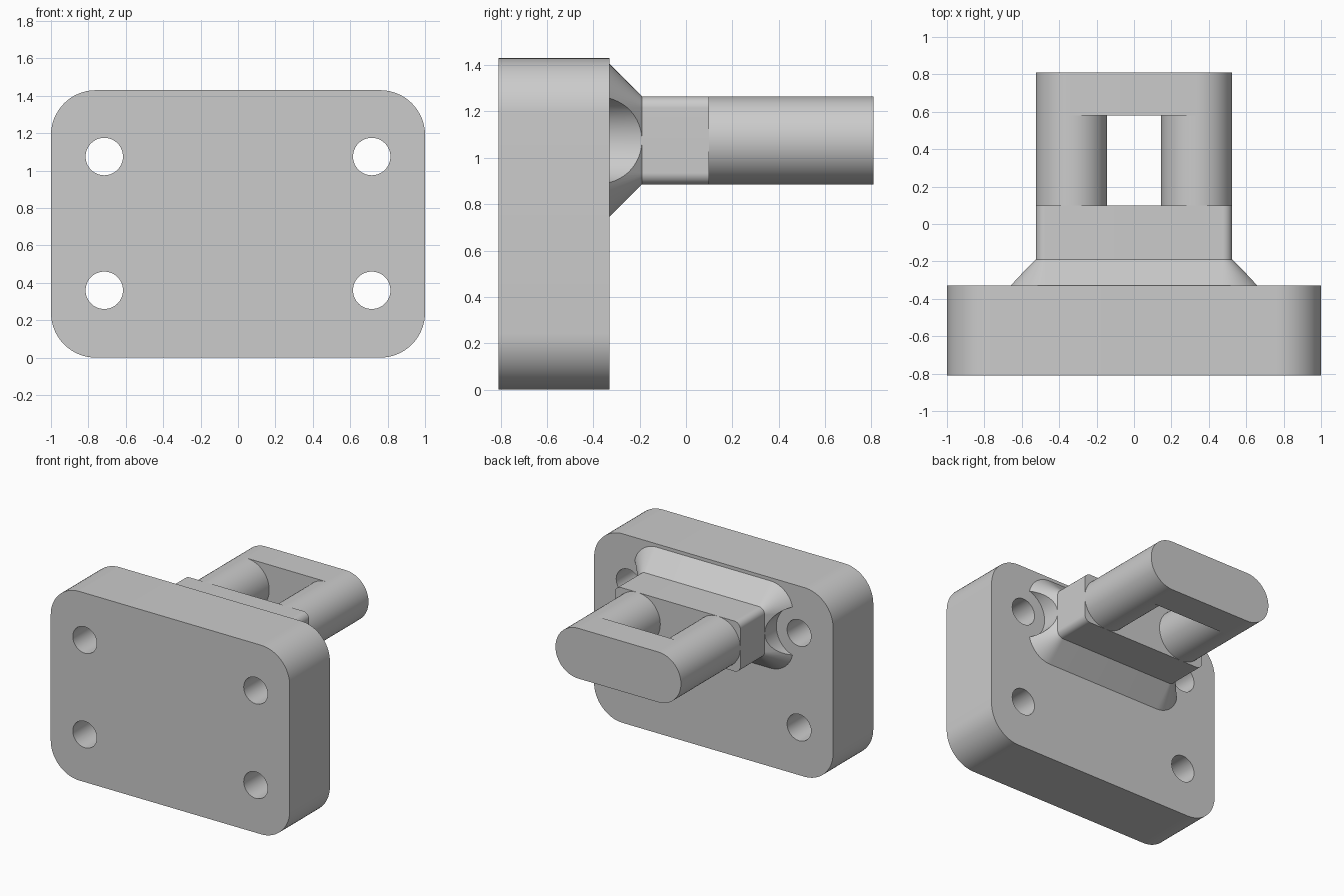
import bpy
import bmesh
from math import cos, sin, pi, radians

cube = bpy.data.objects.get("Cube")
if cube:
    bpy.data.objects.remove(cube, do_unlink=True)

grey = bpy.data.materials.new("plain grey")
grey.use_nodes = True
colour = (0.6, 0.6, 0.6, 1)
grey.diffuse_color = colour
grey.node_tree.nodes["Principled BSDF"].inputs["Base Color"].default_value = colour

ARM_Z = 1.075      # height of the arm axis
ARM_W = 0.525      # half width of the arm
ARM_R = 0.19       # half thickness of the arm
HOLE_X = 0.715
PLATE_BACK = -0.33
NECK_START = -0.19
NECK_END = 0.10


def rounded(hx, hz, r, cz, steps=16):
    """Rounded rectangle outline in the XZ plane."""
    pts = []
    for quarter, (sx, sz) in enumerate([(1, 1), (-1, 1), (-1, -1), (1, -1)]):
        for i in range(steps + 1):
            a = (quarter + i / steps) * pi / 2
            pts.append((sx * (hx - r) + r * cos(a), cz + sz * (hz - r) + r * sin(a)))
    return pts


def loft(name, sections):
    """Join outlines placed along Y, given as (y, points), into a closed solid."""
    bm = bmesh.new()
    rings = [[bm.verts.new((x, y, z)) for x, z in pts] for y, pts in sections]
    for a, b in zip(rings, rings[1:]):
        for i in range(len(a)):
            j = (i + 1) % len(a)
            bm.faces.new((a[i], a[j], b[j], b[i]))
    bm.faces.new(rings[0])
    bm.faces.new(rings[-1])
    bmesh.ops.remove_doubles(bm, verts=bm.verts, dist=1e-5)
    bmesh.ops.recalc_face_normals(bm, faces=bm.faces)
    mesh = bpy.data.meshes.new(name)
    bm.to_mesh(mesh)
    bm.free()
    mesh.materials.append(grey)
    obj = bpy.data.objects.new(name, mesh)
    bpy.context.collection.objects.link(obj)
    return obj


def rod(name, x, z, r, y0, y1):
    circle = [(x + r * cos(i * pi / 32), z + r * sin(i * pi / 32)) for i in range(64)]
    return loft(name, [(y0, circle), (y1, circle)])


def cut(target, cutters):
    """Subtract the cutters, apply the result and remove the cutters."""
    for c in cutters:
        mod = target.modifiers.new("cut", "BOOLEAN")
        mod.operation = "DIFFERENCE"
        mod.solver = "EXACT"
        mod.object = c
        c.hide_render = True
    bpy.context.view_layer.update()
    result = target.evaluated_get(bpy.context.evaluated_depsgraph_get())
    mesh = bpy.data.meshes.new_from_object(result)
    target.modifiers.clear()
    target.data = mesh
    for c in cutters:
        bpy.data.objects.remove(c, do_unlink=True)


# Mounting plate with four bolt holes
outline = rounded(1.0, 0.715, 0.24, 0.715)
plate = loft("mounting_plate", [(-0.81, outline), (PLATE_BACK, outline)])
cut(plate, [rod("bolt_hole", s * HOLE_X, z, 0.1, -1, 0)
            for s in (-1, 1) for z in (0.36, ARM_Z)])

# Flared foot, with clearance for the upper bolts
flare = NECK_START - PLATE_BACK
foot = loft("flared_foot", [
    (PLATE_BACK, rounded(ARM_W + flare, ARM_R + flare, 0.05 + flare, ARM_Z)),
    (NECK_START, rounded(ARM_W, ARM_R, 0.05, ARM_Z))])
cut(foot, [rod("bolt_clearance", s * HOLE_X, ARM_Z, 0.19, -0.5, 0) for s in (-1, 1)])

# Neck block
section = rounded(ARM_W, ARM_R, 0.05, ARM_Z)
neck = loft("neck", [(NECK_START, section), (NECK_END, section)])

# Two round bars joined by a rounded end bar
bars = [rod(side + "_bar", s * (ARM_W - ARM_R), ARM_Z, ARM_R, NECK_END, 0.58)
        for side, s in (("left", 1), ("right", -1))]
section = rounded(ARM_W, ARM_R, ARM_R, ARM_Z)
end_bar = loft("end_bar", [(0.58, section), (0.81, section)])

# Smooth the curved walls, keep the edges sharp
bpy.ops.object.select_all(action="DESELECT")
for obj in [plate, foot, neck, end_bar] + bars:
    obj.select_set(True)
    bpy.context.view_layer.objects.active = obj
bpy.ops.object.shade_smooth_by_angle(angle=radians(30))
